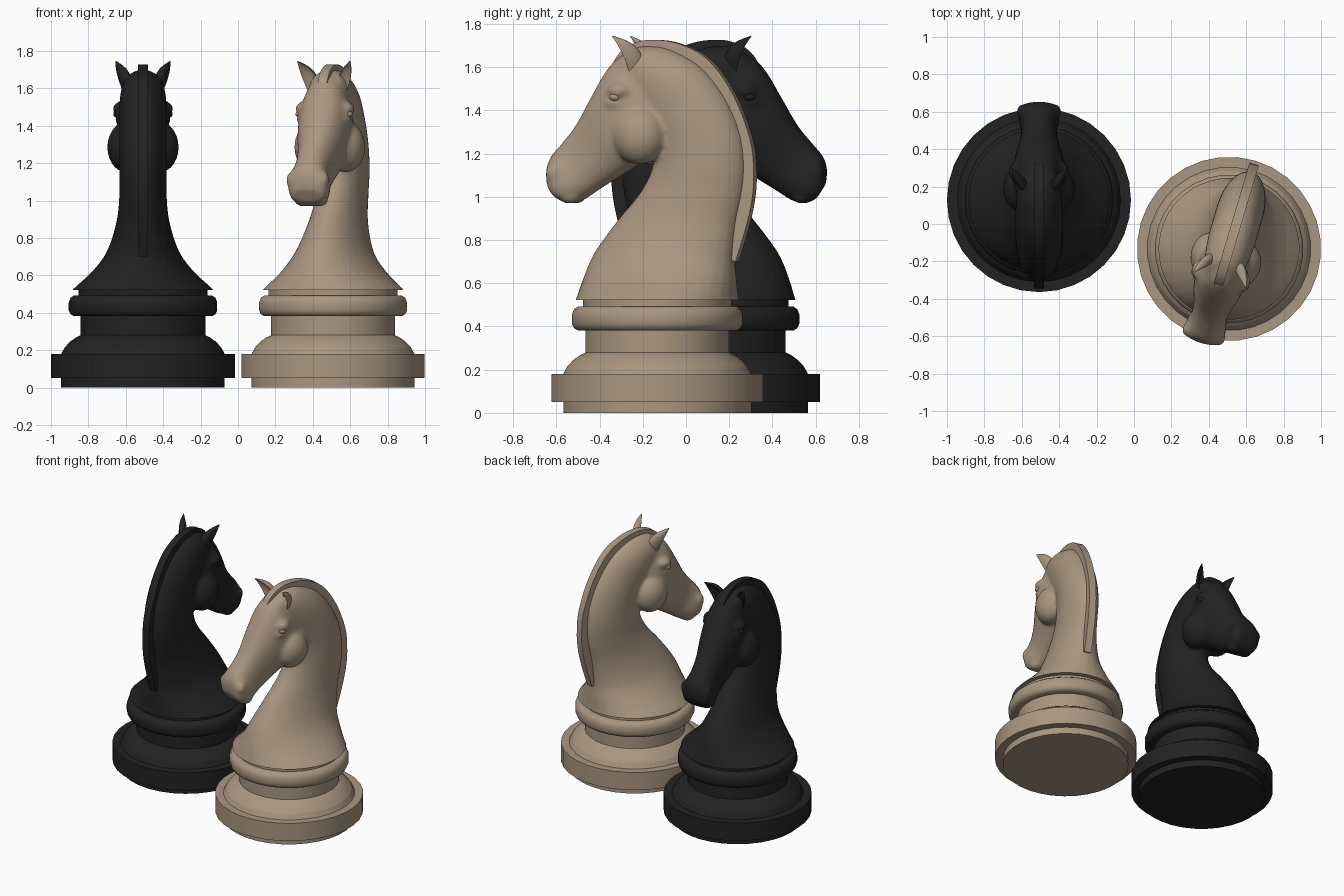
import bpy, bmesh, math
from mathutils import Vector, Matrix

cube = bpy.data.objects.get("Cube")
if cube:
    bpy.data.objects.remove(cube, do_unlink=True)


def material(name, rgb):
    m = bpy.data.materials.new(name)
    m.use_nodes = True
    m.diffuse_color = (*rgb, 1)
    bsdf = next(n for n in m.node_tree.nodes if n.type == 'BSDF_PRINCIPLED')
    bsdf.inputs["Base Color"].default_value = (*rgb, 1)
    bsdf.inputs["Roughness"].default_value = 0.6
    return m


def spline(keys, steps):
    """Smooth rows of numbers through the given key rows."""
    out = []
    for i in range(len(keys) - 1):
        rows = [keys[max(0, min(len(keys) - 1, i + k))] for k in (-1, 0, 1, 2)]
        for s in range(steps):
            t = s / steps
            out.append([b + 0.5 * t * (c - a + t * (2 * a - 5 * b + 4 * c - d
                        + t * (3 * (b - c) + d - a))) for a, b, c, d in zip(*rows)])
    return out + [list(keys[-1])]


def oval(center, a, b, n=32, power=1.0, cup=1.0):
    """Ring of points around center; cup reshapes the front half."""
    pts = []
    for i in range(n):
        t = 2 * math.pi * i / n
        c, s = (math.copysign(abs(f) ** power, f) for f in (math.cos(t), math.sin(t)))
        pts.append(Vector(center) + Vector(a) * c + Vector(b) * (s if s > 0 else s * cup))
    return pts


def loft(bm, rings):
    """Skin a list of rings and cap both ends."""
    vs = [[bm.verts.new(p) for p in r] for r in rings]
    faces = []
    for r0, r1 in zip(vs, vs[1:]):
        for i in range(len(r0)):
            j = (i + 1) % len(r0)
            faces.append(bm.faces.new((r0[i], r0[j], r1[j], r1[i])))
    faces += [bm.faces.new(vs[0][::-1]), bm.faces.new(vs[-1])]
    bmesh.ops.recalc_face_normals(bm, faces=faces)


def blob(bm, center, size):
    m = Matrix.Translation(center) @ Matrix.Diagonal((*size, 1))
    bmesh.ops.create_uvsphere(bm, u_segments=20, v_segments=12, radius=1, matrix=m)


def finish(bm, name, angle=40):
    me = bpy.data.meshes.new(name)
    bm.to_mesh(me)
    bm.free()
    if angle:
        me.polygons.foreach_set("use_smooth", [True] * len(me.polygons))
        me.set_sharp_from_angle(angle=math.radians(angle))
    return me


def side_rings(keys, power):
    """Rows: top/front y, z, bottom/back y, z, half width."""
    rings = []
    for y0, z0, y1, z1, w in spline(keys, 5):
        rings.append(oval((0, (y0 + y1) / 2, (z0 + z1) / 2), (w, 0, 0),
                          (0, (y1 - y0) / 2, (z1 - z0) / 2), power=power))
    return rings


def lathe(name, profile, angle):
    bm = bmesh.new()
    loft(bm, [oval((0, 0, z), (r, 0, 0), (0, r, 0)) for r, z in profile])
    return finish(bm, name, angle)


parts = {}

# Turned foot and collar
parts["foot"] = lathe("foot", [(.437, 0), (.437, .05), (.492, .05), (.492, .18), (.437, .18),
                      (.418, .215), (.39, .245), (.36, .267), (.333, .28), (.333, .39)], 12)
parts["collar"] = lathe("collar", [(.33, .382), (.37, .382), (.387, .392), (.397, .413), (.397, .455),
                        (.387, .48), (.37, .492), (.346, .492), (.346, .53)], 40)

# Neck, head, cheeks and brows, fused into one sculpted body
neck = [(-.40, .46, .40, .46, .42), (-.38, .52, .38, .52, .38), (-.35, .62, .375, .62, .272),
        (-.30, .74, .372, .72, .192), (-.19, .89, .39, .88, .142), (-.08, 1.02, .42, 1.02, .127),
        (-.02, 1.14, .43, 1.16, .127), (-.02, 1.26, .405, 1.31, .127), (-.08, 1.36, .33, 1.47, .127),
        (-.14, 1.45, .21, 1.61, .125), (-.2, 1.52, .05, 1.69, .11), (-.23, 1.56, -.08, 1.70, .08)]
head = [(-.10, 1.69, .03, 1.44, .09), (-.19, 1.64, .06, 1.28, .125), (-.25, 1.57, .0, 1.2, .14),
        (-.32, 1.45, -.09, 1.15, .13), (-.39, 1.33, -.19, 1.09, .105), (-.455, 1.25, -.28, 1.035, .095),
        (-.505, 1.19, -.36, .985, .108), (-.525, 1.13, -.42, .97, .108), (-.52, 1.06, -.475, .99, .085)]
bm = bmesh.new()
loft(bm, side_rings(neck, 1.0))
loft(bm, side_rings(head, .85))
for s in (-1, 1):
    blob(bm, (s * .09, -.06, 1.285), (.102, .125, .135))     # cheek
    blob(bm, (s * .105, -.15, 1.49), (.058, .06, .042))      # brow
    blob(bm, (s * .11, -.17, 1.435), (.04, .06, .025))       # lower lid
    blob(bm, (s * .085, -.475, 1.11), (.035, .038, .045))    # nostril
    blob(bm, (s * .05, -.41, 1.0), (.04, .05, .032))         # lip
raw = bpy.data.objects.new("sculpt_helper", finish(bm, "sculpt_helper"))
bpy.context.collection.objects.link(raw)
remesh = raw.modifiers.new("fuse", 'REMESH')
remesh.mode = 'VOXEL'
remesh.voxel_size = .012
soften = raw.modifiers.new("soften", 'SMOOTH')
soften.factor = .5
soften.iterations = 8
dg = bpy.context.evaluated_depsgraph_get()
fused = bpy.data.meshes.new_from_object(raw.evaluated_get(dg))
bpy.data.objects.remove(raw, do_unlink=True)
bm = bmesh.new()
bm.from_mesh(fused)
cut = bmesh.ops.bisect_plane(bm, geom=bm.verts[:] + bm.edges[:] + bm.faces[:], plane_co=(0, 0, .522),
                             plane_no=(0, 0, -1), clear_outer=True)
rim = [e for e in cut["geom_cut"] if isinstance(e, bmesh.types.BMEdge)]
bmesh.ops.holes_fill(bm, edges=rim, sides=0)
parts["body"] = finish(bm, "body", 50)

# Mane: a square band following the crest and ending in a forelock
crest = [(.385, .70), (.43, .84), (.462, .97), (.473, 1.10), (.456, 1.264), (.375, 1.47), (.253, 1.634),
         (.107, 1.71), (-.035, 1.727), (-.13, 1.70), (-.185, 1.655), (-.215, 1.60)]
line = [Vector((0, y, z)) for y, z in spline(crest, 5)]
side = Vector((.026, 0, 0))
rings = []
for i, p in enumerate(line):
    along = (line[min(i + 1, len(line) - 1)] - line[max(i - 1, 0)]).normalized()
    inner = p + Vector((0, -along.z, along.y)) * .06
    rings.append([p - side, p + side, inner + side, inner - side])
bm = bmesh.new()
loft(bm, rings)
parts["mane"] = finish(bm, "mane")

# Cupped ears and eyes
ear = [(.072, -.09, 1.57, .03, .05), (.092, -.105, 1.64, .037, .05),
       (.116, -.135, 1.70, .028, .036), (.145, -.175, 1.745, .003, .003)]
for s, label in ((1, "left"), (-1, "right")):
    bm = bmesh.new()
    loft(bm, [oval((s * x, y, z), (w, -s * w * .4, 0), (0, d, d * .4), n=20, cup=-.3)
              for x, y, z, w, d in spline(ear, 5)])
    parts[label + "_ear"] = finish(bm, label + "_ear", 60)
    bm = bmesh.new()
    blob(bm, (s * .139, -.165, 1.462), (.02, .026, .018))
    parts[label + "_eye"] = finish(bm, label + "_eye")

# Two pieces: dark facing back, light facing front and turned a little
pieces = [("dark", material("charcoal black", (.016, .016, .017)), (-.508, .128), 180),
          ("light", material("warm tan", (.40, .305, .22)), (.508, -.133), -16.5)]
for name, mat, (x, y), turn in pieces:
    for part, mesh in parts.items():
        me = mesh.copy()
        me.materials.clear()
        me.materials.append(mat)
        ob = bpy.data.objects.new(name + "_" + part, me)
        ob.location = (x, y, 0)
        ob.rotation_euler.z = math.radians(turn)
        bpy.context.collection.objects.link(ob)
